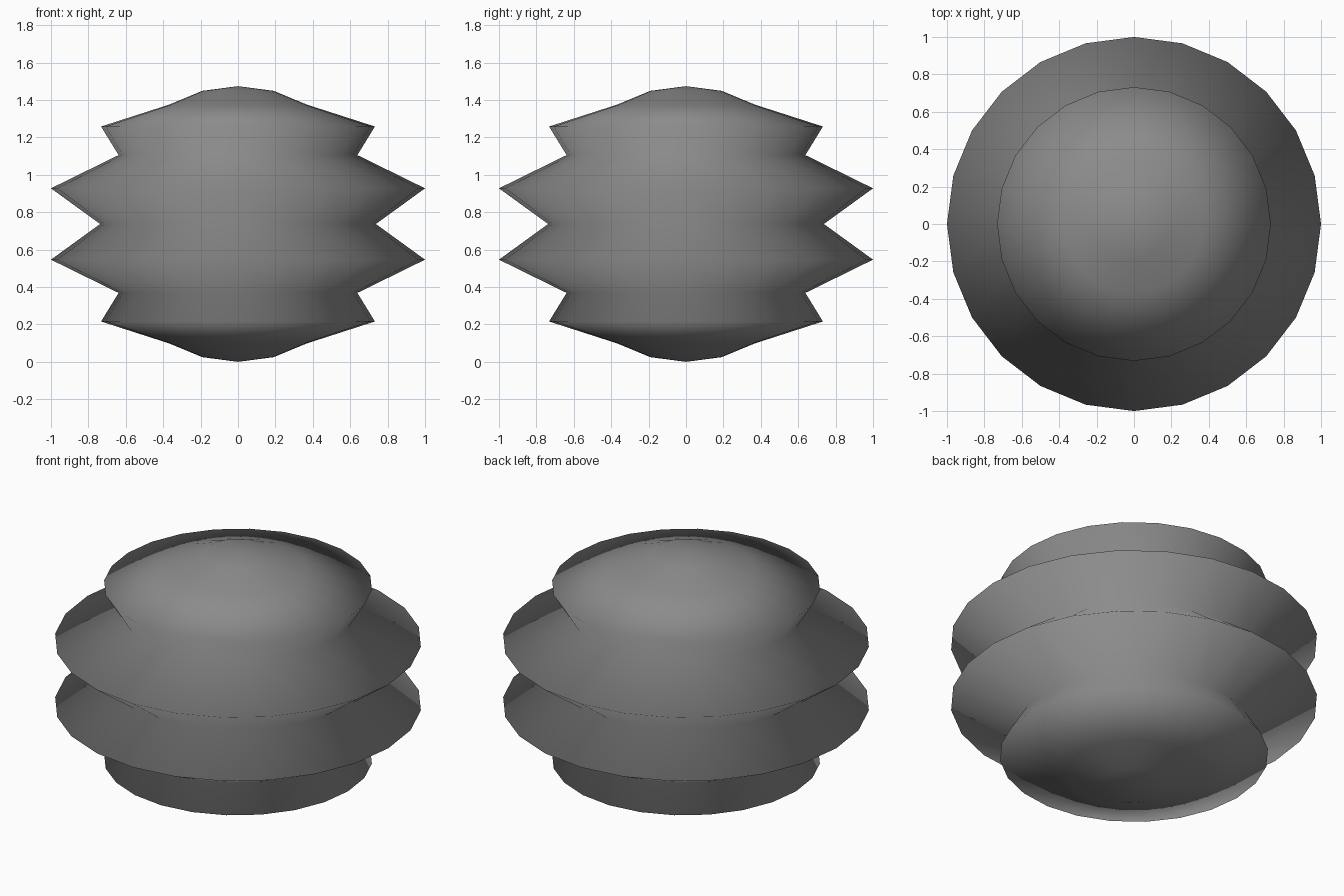
import bpy, bmesh, math

if "Cube" in bpy.data.objects:
    bpy.data.objects.remove(bpy.data.objects["Cube"])

R = 0.737                               # base sphere radius
FLARE = 1 / (R * math.sin(math.radians(75)))  # widest rings reach radius 1

# Sphere with 15 degree rings; four alternate rings are pulled outward as ridges
bm = bmesh.new()
bmesh.ops.create_uvsphere(bm, u_segments=24, v_segments=12, radius=R)
for v in bm.verts:
    ring = round(math.degrees(math.acos(max(-1, min(1, v.co.z / R)))) / 15)
    if ring in (3, 5, 7, 9):
        v.co.x *= FLARE
        v.co.y *= FLARE
    v.co.z += R                         # stand on the ground
for f in bm.faces:
    f.smooth = True
bmesh.ops.recalc_face_normals(bm, faces=bm.faces)

mesh = bpy.data.meshes.new("ridged_sphere")
bm.to_mesh(mesh)
bm.free()
obj = bpy.data.objects.new("ridged_sphere", mesh)
bpy.context.collection.objects.link(obj)

# Dark grey finish
mat = bpy.data.materials.new("dark_grey")
mat.diffuse_color = (0.26, 0.26, 0.26, 1)
mat.use_nodes = True
mat.node_tree.nodes["Principled BSDF"].inputs["Base Color"].default_value = mat.diffuse_color
mesh.materials.append(mat)
